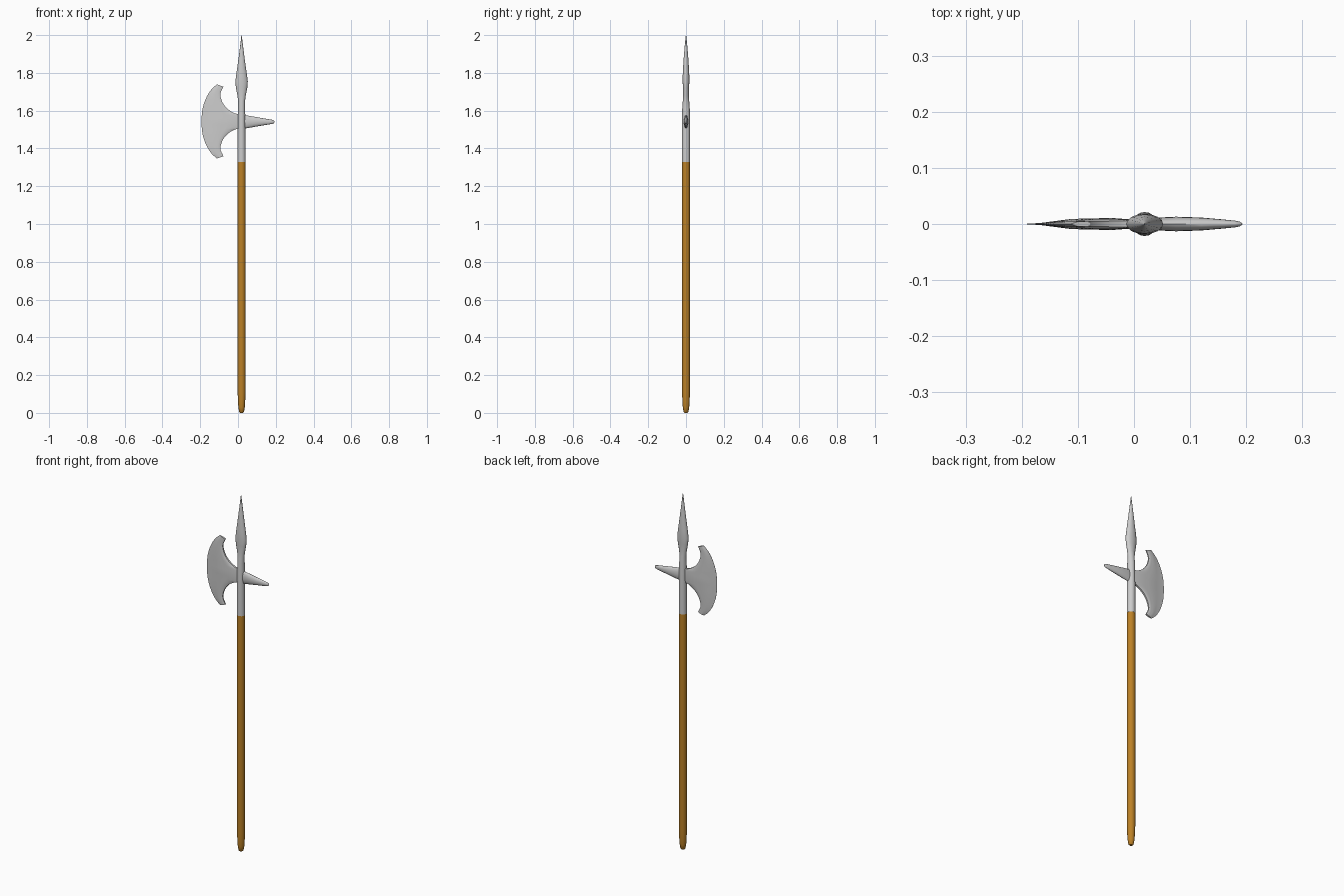
import bpy, bmesh
from math import cos, sin, pi, radians
from mathutils import Vector

if "Cube" in bpy.data.objects:
    bpy.data.objects.remove(bpy.data.objects["Cube"])

CX = 0.019      # centre line of the pole
CZ = 1.543      # height of the axe and back spike


def finish(bm, name, material=None, angle=40):
    bmesh.ops.recalc_face_normals(bm, faces=bm.faces)
    me = bpy.data.meshes.new(name)
    bm.to_mesh(me)
    bm.free()
    ob = bpy.data.objects.new(name, me)
    bpy.context.collection.objects.link(ob)
    if material:
        me.materials.append(material)
    bpy.ops.object.select_all(action='DESELECT')
    ob.select_set(True)
    bpy.context.view_layer.objects.active = ob
    bpy.ops.object.shade_smooth_by_angle(angle=radians(angle))
    return ob


def loft(name, stations, place, sides=16, material=None):
    """Elliptical rings (position, radius a, radius b) joined and capped."""
    bm = bmesh.new()
    rings = [[bm.verts.new(place(t, a * cos(2 * pi * i / sides), b * sin(2 * pi * i / sides)))
              for i in range(sides)] for t, a, b in stations]
    for r, s in zip(rings, rings[1:]):
        for i in range(sides):
            j = (i + 1) % sides
            bm.faces.new((r[i], r[j], s[j], s[i]))
    bm.faces.new(rings[0])
    bm.faces.new(rings[-1])
    return finish(bm, name, material)


def spline(pts, n):
    """Catmull-Rom curve through 2D points, sampled at n + 1 places."""
    p = [Vector(q) for q in pts]
    p = [2 * p[0] - p[1]] + p + [2 * p[-1] - p[-2]]
    out = []
    for k in range(n + 1):
        f = k / n * (len(p) - 3)
        i = min(int(f), len(p) - 4)
        t = f - i
        a, b, c, d = p[i:i + 4]
        out.append(0.5 * (2 * b + (c - a) * t + (2 * a - 5 * b + 4 * c - d) * t ** 2
                          + (3 * b - a - 3 * c + d) * t ** 3))
    return out


def upright(t, a, b):
    return (CX + a, b, t)


def sideways(t, a, b):
    return (t, a, CZ - 0.002 + b)


wood = bpy.data.materials.new("wood")
wood.diffuse_color = (0.5, 0.22, 0.02, 1)
wood.use_nodes = True
wood.node_tree.nodes["Principled BSDF"].inputs["Base Color"].default_value = wood.diffuse_color

# Wooden pole with a tapered foot
loft("pole", [(0.0, 0.007, 0.007), (0.006, 0.013, 0.013), (0.03, 0.017, 0.017),
              (0.06, 0.019, 0.019), (0.11, 0.021, 0.021), (1.33, 0.021, 0.021)],
     upright, material=wood)

# Metal socket flowing into the flattened spear point
loft("socket_and_spear", [(1.328, 0.0215, 0.0215), (1.50, 0.0205, 0.0215), (1.61, 0.019, 0.020),
                          (1.65, 0.018, 0.017), (1.68, 0.022, 0.015), (1.72, 0.030, 0.016),
                          (1.755, 0.033, 0.018), (1.80, 0.027, 0.017), (1.87, 0.017, 0.013),
                          (1.94, 0.008, 0.007), (1.99, 0.002, 0.002), (2.0, 0.0005, 0.0005)],
     upright)

# Back spike
loft("back_spike", [(CX, 0.010, 0.037), (0.045, 0.0115, 0.034), (0.075, 0.013, 0.029),
                    (0.12, 0.0115, 0.021), (0.16, 0.008, 0.0145), (0.18, 0.006, 0.011),
                    (0.189, 0.004, 0.008), (0.193, 0.001, 0.003)], sideways)

# Crescent axe blade: rows run from the back edge to the cutting edge
half_outer = [(-0.193, 0), (-0.187, 0.07), (-0.166, 0.13), (-0.140, 0.17), (-0.112, 0.196)]
half_inner = [(0.015, 0.030), (-0.020, 0.044), (-0.056, 0.067), (-0.082, 0.101),
              (-0.093, 0.145), (-0.077, 0.184)]
flip = lambda pts: [(x, -z) for x, z in reversed(pts)]
N, M = 40, 8
outer = spline(flip(half_outer[1:]) + half_outer, N)
inner = spline(flip(half_inner) + half_inner, N)


def half_thickness(p, u):
    edge = min(1, max(0, (p.x + 0.193) / 0.14))
    body = 0.010 * (1 - (1 - edge) ** 2) ** 0.8
    return (body * (1 - 0.55 * abs(p.y) / 0.196) * min(1, 0.55 + 2 * u)
            * min(1, 3 * (1 - u)) + 0.0003)


bm = bmesh.new()
front, back = [], []
for a, b in zip(inner, outer):
    row = [(a.lerp(b, j / M), j / M) for j in range(M + 1)]
    front.append([bm.verts.new((p.x, -half_thickness(p, u), CZ + p.y)) for p, u in row])
    back.append([bm.verts.new((p.x, half_thickness(p, u), CZ + p.y)) for p, u in row])
for g in (front, back):
    for i in range(N):
        for j in range(M):
            bm.faces.new((g[i][j], g[i][j + 1], g[i + 1][j + 1], g[i + 1][j]))
for j in (0, M):
    for i in range(N):
        bm.faces.new((front[i][j], front[i + 1][j], back[i + 1][j], back[i][j]))
for i in (0, N):
    for j in range(M):
        bm.faces.new((front[i][j], front[i][j + 1], back[i][j + 1], back[i][j]))
finish(bm, "axe_blade", angle=35)
